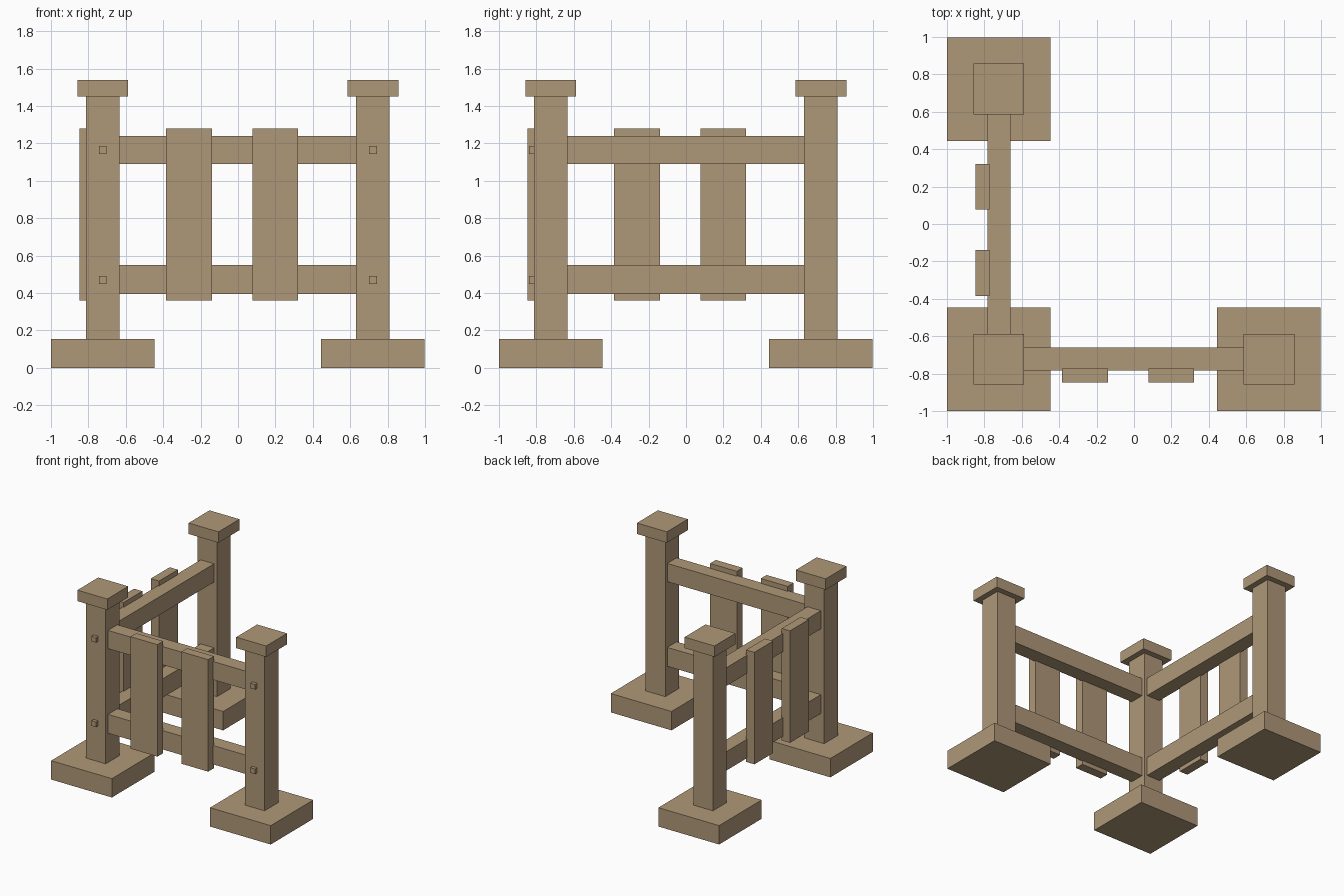
import bpy

cube = bpy.data.objects.get("Cube")
if cube:
    bpy.data.objects.remove(cube, do_unlink=True)

wood = bpy.data.materials.new("tan_wood")
wood.use_nodes = True
WOOD_COLOUR = (0.429, 0.314, 0.188, 1)
wood.diffuse_color = WOOD_COLOUR
wood.node_tree.nodes["Principled BSDF"].inputs["Base Color"].default_value = WOOD_COLOUR


def box(name, x, y, z):
    """Box spanning the (low, high) pair given for each axis."""
    spans = (x, y, z)
    bpy.ops.mesh.primitive_cube_add(size=1, location=[(a + b) / 2 for a, b in spans])
    ob = bpy.context.object
    ob.name = name
    ob.scale = [b - a for a, b in spans]
    bpy.ops.object.transform_apply(location=False, rotation=False, scale=True)
    ob.data.materials.append(wood)


def around(centre, width):
    return (centre - width / 2, centre + width / 2)


# Three posts, each with a footing and a cap
NEAR, FAR = -0.723, 0.721
posts = {"corner": (NEAR, NEAR), "left": (FAR, NEAR), "back": (NEAR, FAR)}
for label, (px, py) in posts.items():
    for part, width, z in (("footing", 0.552, (0, 0.155)),
                           ("post", 0.178, (0.155, 1.45)),
                           ("cap", 0.272, (1.45, 1.54))):
        box(f"{label}_{part}", around(px, width), around(py, width), z)

# Two fence sides: rails between the posts, slats on the outer face
RAIL_LENGTH = (-0.64, 0.637)
RAIL_DEPTH = (-0.782, -0.66)
SLAT_DEPTH = (-0.847, -0.772)
for side in ("front", "right"):
    def place(name, along, depth, z):
        x, y = (along, depth) if side == "front" else (depth, along)
        box(f"{side}_{name}", x, y, z)

    place("lower_rail", RAIL_LENGTH, RAIL_DEPTH, (0.395, 0.55))
    place("upper_rail", RAIL_LENGTH, RAIL_DEPTH, (1.09, 1.24))
    for i, centre in enumerate((-0.262, 0.2)):
        place(f"slat_{i + 1}", around(centre, 0.244), SLAT_DEPTH, (0.36, 1.28))

# Square pegs on the front of the two front posts
for label in ("corner", "left"):
    px = posts[label][0]
    for level, z in (("lower", 0.47), ("upper", 1.165)):
        box(f"{label}_{level}_peg", around(px, 0.042), (-0.84, -0.805), around(z, 0.042))
